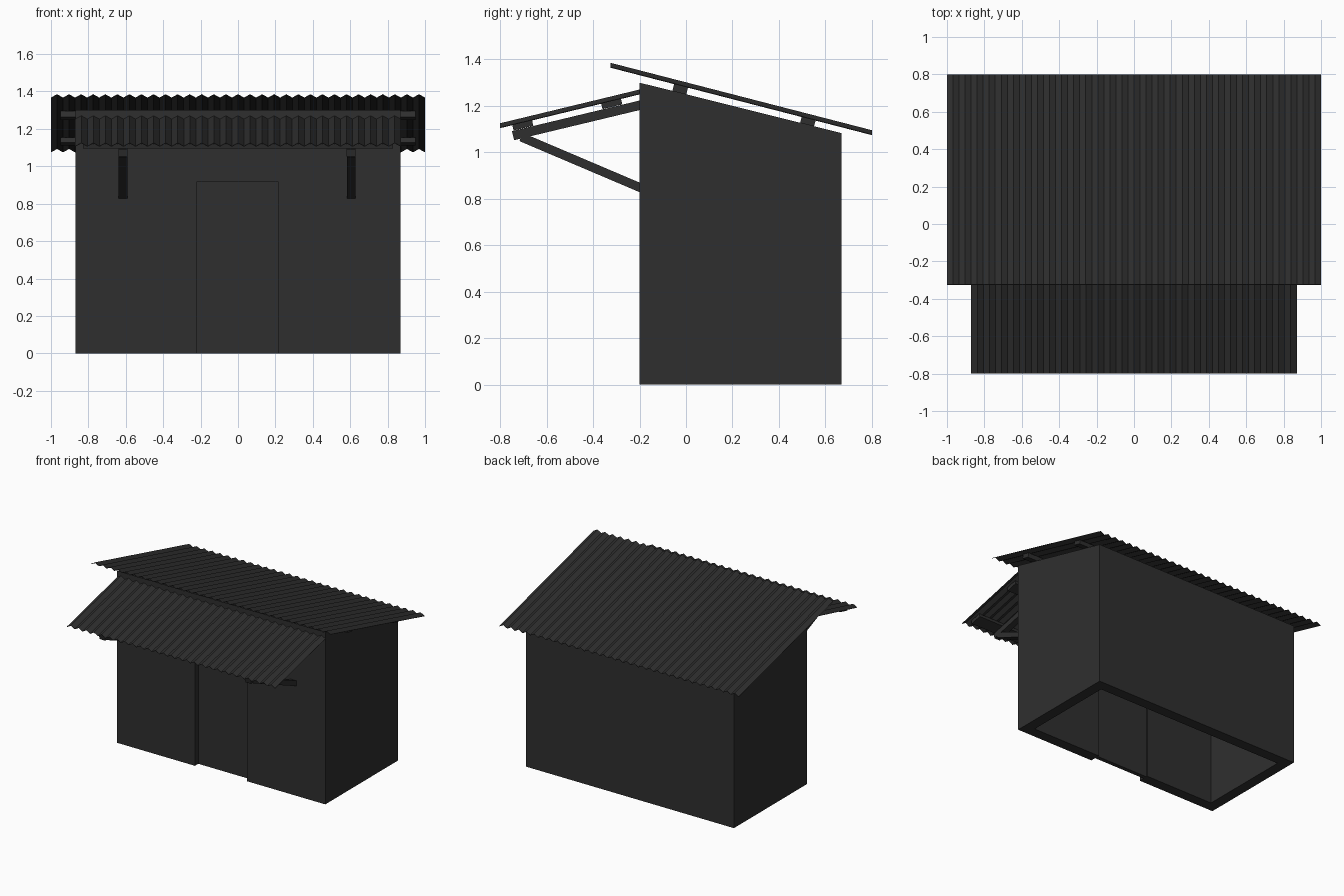
import bpy
import math

if "Cube" in bpy.data.objects:
    bpy.data.objects.remove(bpy.data.objects["Cube"])

mat = bpy.data.materials.new("charcoal")
mat.diffuse_color = (0.028, 0.028, 0.028, 1)
mat.use_nodes = True
mat.node_tree.nodes["Principled BSDF"].inputs["Base Color"].default_value = mat.diffuse_color


def make(name, verts, faces):
    me = bpy.data.meshes.new(name)
    me.from_pydata(verts, [], faces)
    me.update()
    me.materials.append(mat)
    ob = bpy.data.objects.new(name, me)
    bpy.context.collection.objects.link(ob)
    return ob


def prism(name, profile, x0, x1):
    """Extrude a counter-clockwise (y, z) profile from x0 to x1."""
    n = len(profile)
    verts = [(x, y, z) for x in (x0, x1) for y, z in profile]
    faces = [tuple(reversed(range(n))), tuple(range(n, 2 * n))]
    faces += [(i, (i + 1) % n, n + (i + 1) % n, n + i) for i in range(n)]
    return make(name, verts, faces)


def beam(name, a, b, thick, x0, x1):
    """Square-ended bar between two (y, z) points."""
    dy, dz = b[0] - a[0], b[1] - a[1]
    length = math.hypot(dy, dz)
    ny, nz = -dz / length * thick / 2, dy / length * thick / 2
    return prism(name, [(a[0] - ny, a[1] - nz), (b[0] - ny, b[1] - nz),
                        (b[0] + ny, b[1] + nz), (a[0] + ny, a[1] + nz)], x0, x1)


def purlin(name, y, z, width, thick, slope, half):
    d = width / 2
    return beam(name, (y - d, z - slope * d), (y + d, z + slope * d), thick, -half, half)


def corrugated(name, half, ribs, a, b):
    """Zigzag sheet running from (y, z) point a to b."""
    n = ribs * 2
    verts = []
    for i in range(n + 1):
        x = -half + 2 * half * i / n
        off = 0.009 if i % 2 else -0.009
        verts += [(x, a[0], a[1] + off), (x, b[0], b[1] + off)]
    faces = [(2 * i, 2 * i + 2, 2 * i + 3, 2 * i + 1) for i in range(n)]
    ob = make(name, verts, faces)
    mod = ob.modifiers.new("thickness", 'SOLIDIFY')
    mod.thickness = 0.003
    mod.offset = 0
    return ob


def cut(target, cutter):
    mod = target.modifiers.new("cut", 'BOOLEAN')
    mod.operation = 'DIFFERENCE'
    mod.solver = 'EXACT'
    mod.object = cutter
    bpy.context.view_layer.objects.active = target
    bpy.ops.object.modifier_apply(modifier=mod.name)
    bpy.data.objects.remove(cutter)


# Hollow shed body, open underneath, with a doorway
walls = prism("walls", [(-0.2, 0), (0.67, 0), (0.67, 1.083), (-0.2, 1.3)], -0.87, 0.87)
cut(walls, prism("cavity", [(-0.12, -0.1), (0.59, -0.1), (0.59, 1.02), (-0.12, 1.2)], -0.79, 0.79))
cut(walls, prism("doorway", [(-0.3, -0.1), (-0.05, -0.1), (-0.05, 0.92), (-0.3, 0.92)], -0.22, 0.215))

# Recessed door
prism("door", [(-0.16, 0), (-0.13, 0), (-0.13, 0.92), (-0.16, 0.92)], -0.22, 0.215)

# Main roof on two purlins
corrugated("roof_sheet", 1.0, 31, (-0.325, 1.375), (0.8, 1.085))
purlin("roof_purlin_front", -0.025, 1.272, 0.06, 0.032, -0.255, 0.95)
purlin("roof_purlin_back", 0.525, 1.133, 0.06, 0.028, -0.255, 0.95)

# Awning on two purlins
corrugated("awning_sheet", 0.87, 27, (-0.8, 1.115), (-0.2, 1.26))
purlin("awning_purlin_front", -0.703, 1.117, 0.085, 0.026, 0.24, 0.83)
purlin("awning_purlin_back", -0.32, 1.209, 0.085, 0.026, 0.24, 0.83)

# Awning rafters and braces
for side, x in (("left", -0.615), ("right", 0.605)):
    beam("awning_rafter_" + side, (-0.745, 1.072), (-0.19, 1.205), 0.04, x - 0.024, x + 0.024)
    beam("awning_brace_" + side, (-0.71, 1.066), (-0.19, 0.845), 0.038, x - 0.023, x + 0.023)
